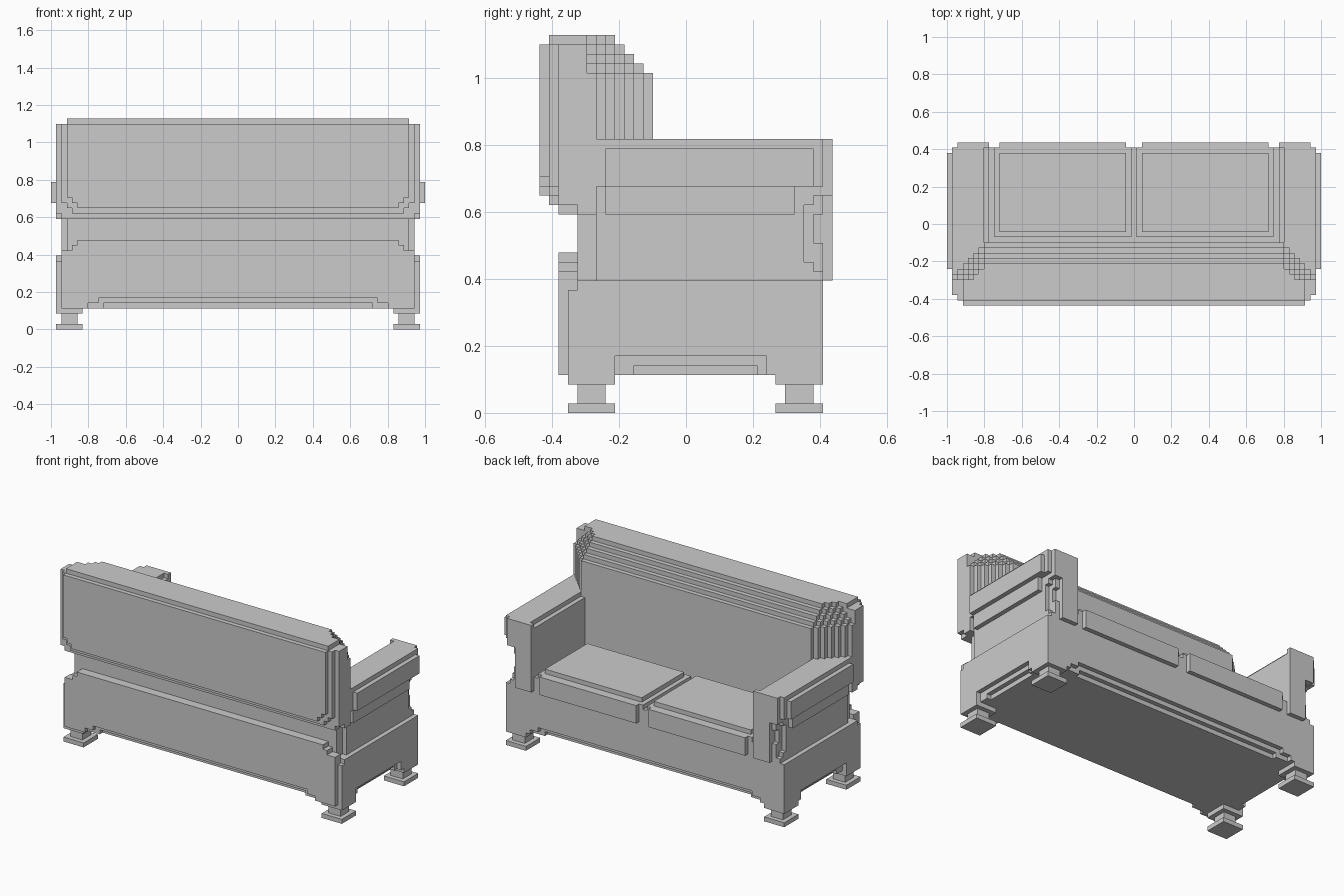
import bpy, bmesh
from itertools import product
from mathutils import Vector

cube = bpy.data.objects.get("Cube")
if cube:
    bpy.data.objects.remove(cube, do_unlink=True)

# The sofa is made of small cubes; coordinates below count cubes from the corner
WIDTH, DEPTH = 71, 31
UNIT = 2 / WIDTH


def cells(box):
    x0, x1, y0, y1, z0, z1 = box
    return set(product(range(x0, x1), range(y0, y1), range(z0, z1)))


def wide(x, y0, y1, z0, z1):
    """Box centred across the width, inset by x at both ends."""
    return (x, WIDTH - x, y0, y1, z0, z1)


def mirrored(boxes):
    return [(WIDTH - b[1], WIDTH - b[0], *b[2:]) for b in boxes]


def build(name, boxes, cuts=()):
    """Union the boxes, remove the cuts and skin the result."""
    solid = set().union(*map(cells, boxes))
    for cut in cuts:
        solid -= cells(cut)
    bm = bmesh.new()
    verts = {}

    def vert(p):
        key = tuple(p)
        if key not in verts:
            x, y, z = key
            verts[key] = bm.verts.new(Vector((x - WIDTH / 2, y - DEPTH / 2, z)) * UNIT)
        return verts[key]

    for cell in solid:
        for axis, side in product(range(3), (0, 1)):
            near = list(cell)
            near[axis] += 2 * side - 1
            if tuple(near) in solid:
                continue
            u, v = (axis + 1) % 3, (axis + 2) % 3
            ring = []
            for du, dv in ((0, 0), (1, 0), (1, 1), (0, 1)):
                p = list(cell)
                p[axis] += side
                p[u] += du
                p[v] += dv
                ring.append(vert(p))
            bm.faces.new(ring if side else ring[::-1])
    bmesh.ops.dissolve_limit(bm, angle_limit=0.01, verts=bm.verts[:], edges=bm.edges[:])
    mesh = bpy.data.meshes.new(name)
    bm.to_mesh(mesh)
    bm.free()
    obj = bpy.data.objects.new(name, mesh)
    bpy.context.collection.objects.link(obj)


def build_pair(name, boxes):
    build("right_" + name, boxes)
    build("left_" + name, mirrored(boxes))


# Feet: pad, neck and corner block
for end, y in (("back", 3), ("front", 25)):
    build_pair(end + "_foot", [
        (1, 6, y, y + 5, 0, 1),
        (2, 5, y + 1, y + 4, 1, 3),
        (1, 6, y, y + 5, 3, 4),
    ])

# Base with a stepped rear ledge and narrower seat platform
base = [
    wide(1, 4, 30, 4, 14), wide(1, 3, 4, 4, 13),
    wide(2, 2, 4, 4, 15), wide(4, 2, 4, 4, 16), wide(5, 2, 4, 4, 17),
    wide(2, 6, 28, 14, 17), wide(2, 6, 29, 14, 16), wide(2, 6, 30, 14, 15),
    wide(3, 4, 30, 14, 17),
]
# Shallow stepped arches along the lower edges
arches = []
for y, inner in ((2, 3), (29, 28)):
    arches += [wide(7, y, y + 1, 4, 5), wide(9, y, y + 1, 5, 6),
               wide(10, inner, inner + 1, 4, 5)]
sides = [(1, 2, 8, 24, 4, 6), (2, 3, 10, 23, 4, 5)]
build("base", base, arches + sides + mirrored(sides))

# Backrest: rear panel layers, then a rounded front of stepped tiers
back = [
    wide(3, 0, 1, 25, 39), wide(4, 0, 1, 24, 39), wide(5, 0, 1, 23, 39),
    wide(2, 1, 2, 24, 39), wide(3, 1, 2, 23, 40), wide(4, 1, 2, 22, 40),
    wide(1, 2, 4, 22, 39), wide(2, 2, 4, 21, 39), wide(3, 4, 12, 17, 21),
]
for inset, tier in product(range(1, 8), range(5)):
    top = 36 + tier
    if inset < 3:
        top = min(top, 39)
    back.append(wide(inset, 2, max(5, 5 + inset - tier), 22, top))
back.append(wide(1, 4, 6, 21, 22))
back.append(wide(7, 4, 12, 21, 22))
build("backrest", back)

# Arms: recessed core, overhanging top, side band and front panel
build_pair("arm", [
    (2, 8, 6, 28, 17, 24), (2, 8, 6, 29, 22, 24), (2, 8, 6, 30, 23, 24),
    (3, 8, 6, 29, 17, 24), (4, 8, 6, 30, 17, 24),
    (3, 8, 29, 30, 17, 18), (3, 8, 29, 30, 21, 23),
    (1, 2, 7, 27, 21, 24),
    (0, 1, 7, 29, 24, 28),
    (1, 7, 6, 30, 24, 29), (7, 8, 6, 30, 24, 28),
    (2, 8, 30, 31, 23, 29), (4, 8, 30, 31, 14, 23),
])

# Seat cushions: slab, raised top and front lip
build_pair("cushion", [
    (9, 35, 13, 30, 17, 18),
    (10, 34, 14, 29, 18, 19),
    (10, 34, 30, 31, 14, 18),
])
